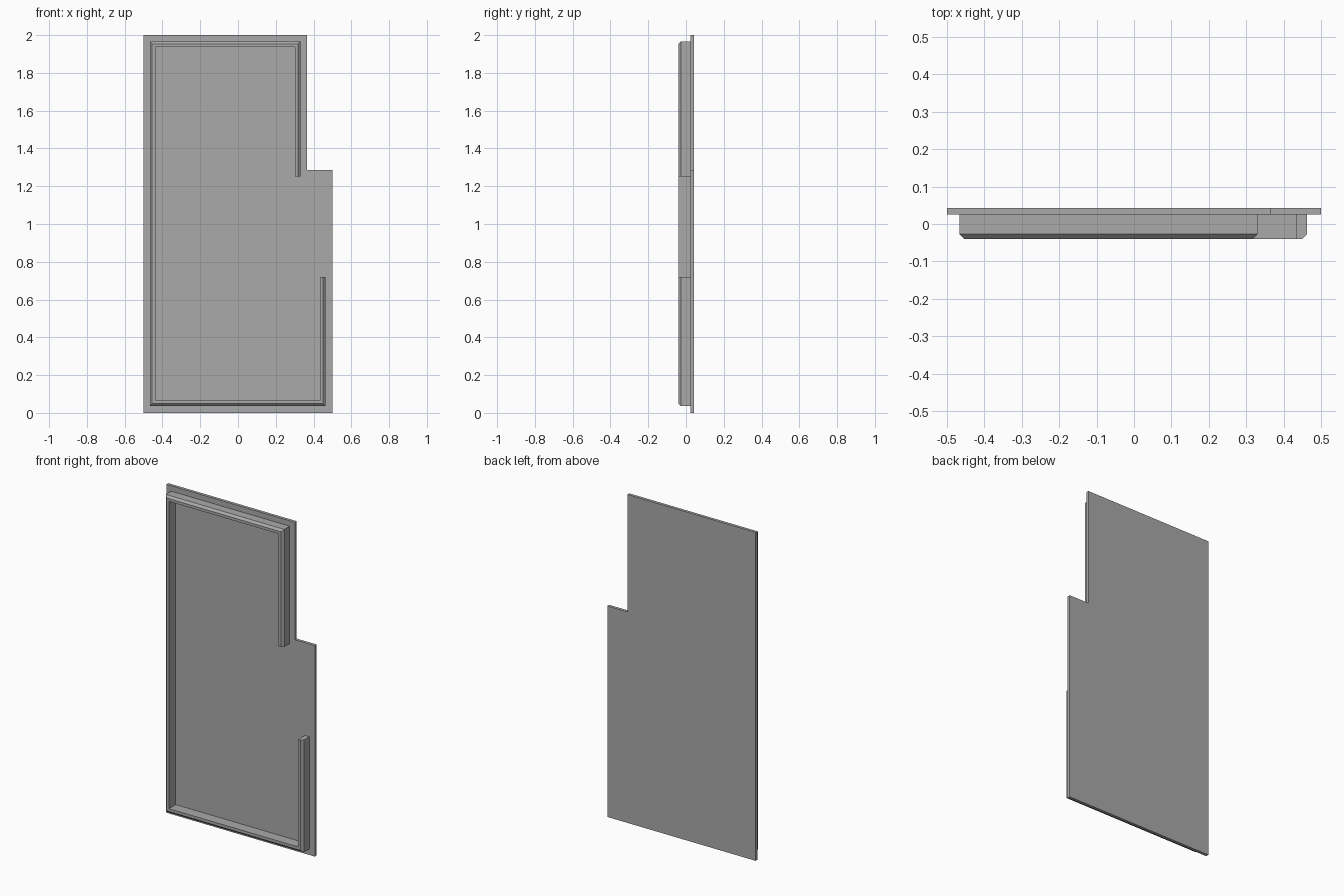
import bpy
import bmesh

cube = bpy.data.objects.get("Cube")
if cube:
    bpy.data.objects.remove(cube, do_unlink=True)

grey = bpy.data.materials.new("plain_grey")
grey.use_nodes = True
colour = (0.4, 0.4, 0.4, 1)
grey.diffuse_color = colour
grey.node_tree.nodes["Principled BSDF"].inputs["Base Color"].default_value = colour


def finish(bm, name):
    bmesh.ops.recalc_face_normals(bm, faces=bm.faces)
    mesh = bpy.data.meshes.new(name)
    bm.to_mesh(mesh)
    bm.free()
    mesh.materials.append(grey)
    obj = bpy.data.objects.new(name, mesh)
    bpy.context.collection.objects.link(obj)
    return obj


# Back plate: stepped outline extruded in depth
BACK, SEAT, FRONT = 0.043, 0.025, -0.04
outline = [(-0.5, 0), (0.5, 0), (0.5, 1.285), (0.365, 1.285), (0.365, 2), (-0.5, 2)]
bm = bmesh.new()
face = bm.faces.new([bm.verts.new((x, SEAT, z)) for x, z in outline])
ext = bmesh.ops.extrude_face_region(bm, geom=[face])
moved = [v for v in ext["geom"] if isinstance(v, bmesh.types.BMVert)]
bmesh.ops.translate(bm, verts=moved, vec=(0, BACK - SEAT, 0))
finish(bm, "back_plate")

# Raised rim: chamfered section swept along the edge with mitred corners
# Each stop holds the outer x, z and the inward direction
path = [
    (0.463, 0.72, -1, 0),
    (0.463, 0.036, -1, 1),
    (-0.467, 0.036, 1, 1),
    (-0.467, 1.967, 1, -1),
    (0.331, 1.967, -1, -1),
    (0.331, 1.252, -1, 0),
]
WALL, CHAMFER = 0.03, 0.013
section = [(0, SEAT), (0, FRONT + CHAMFER), (CHAMFER, FRONT), (WALL, FRONT), (WALL, SEAT)]
bm = bmesh.new()
rings = [[bm.verts.new((x + dx * d, y, z + dz * d)) for d, y in section]
         for x, z, dx, dz in path]
for a, b in zip(rings, rings[1:]):
    for i in range(len(section)):
        j = (i + 1) % len(section)
        bm.faces.new((a[i], a[j], b[j], b[i]))
bm.faces.new(rings[0])
bm.faces.new(rings[-1])
finish(bm, "raised_rim")
